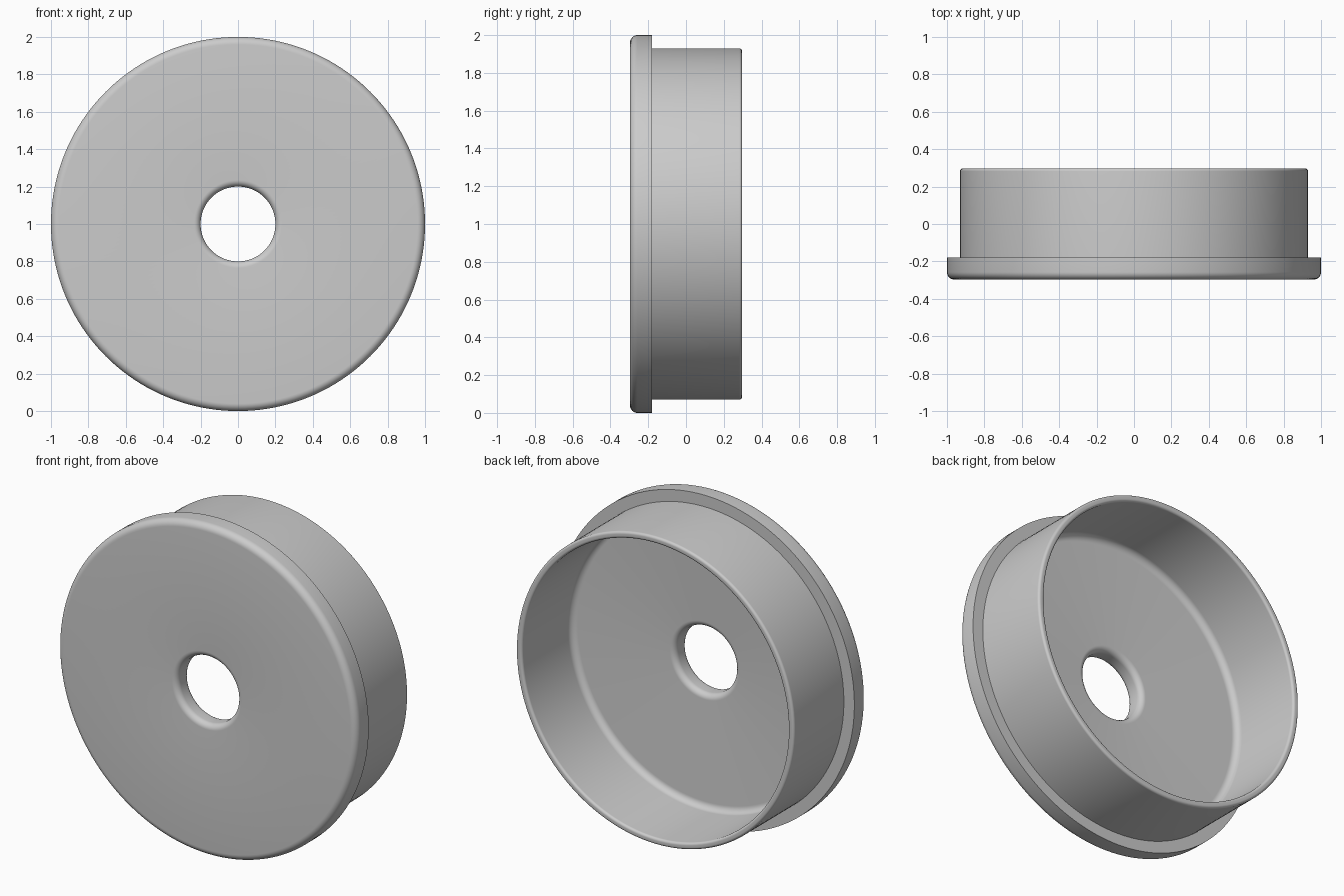
import bpy
import bmesh
from math import cos, sin, pi, radians
from mathutils import Matrix, Vector

cube = bpy.data.objects.get("Cube")
if cube:
    bpy.data.objects.remove(cube, do_unlink=True)

# Main dimensions
SEGMENTS = 160
FRONT, SHOULDER, BACK = -0.297, -0.18, 0.297
FLANGE_R, WALL_R, INNER_R, HOLE_R = 1.0, 0.93, 0.89, 0.2

material = bpy.data.materials.new("plain grey")
material.use_nodes = True
grey = (0.6, 0.6, 0.6, 1)
material.diffuse_color = grey
material.node_tree.nodes["Principled BSDF"].inputs["Base Color"].default_value = grey


def fillet(prev, corner, nxt, radius, steps=8):
    """Round a right-angled profile corner with a quarter arc."""
    if radius == 0:
        return [corner]
    a = (prev - corner).normalized() * radius
    b = (nxt - corner).normalized() * radius
    centre = corner + a + b
    return [centre - b * cos(t) - a * sin(t)
            for t in (i * pi / 2 / steps for i in range(steps + 1))]


# Closed half section: (radius, depth, corner rounding)
section = [
    (HOLE_R, FRONT, 0.035),
    (FLANGE_R, FRONT, 0.04),
    (FLANGE_R, SHOULDER, 0),
    (WALL_R, SHOULDER, 0),
    (WALL_R, BACK, 0.015),
    (INNER_R, BACK, 0.015),
    (INNER_R, SHOULDER, 0.04),
    (HOLE_R, SHOULDER, 0.035),
]
corners = [Vector((r, y, 0)) for r, y, f in section]
profile = []
for i, (r, y, f) in enumerate(section):
    profile += fillet(corners[i - 1], corners[i], corners[(i + 1) % len(corners)], f)

# Spin the section about the front-to-back axis
bm = bmesh.new()
verts = [bm.verts.new(p) for p in profile]
edges = [bm.edges.new((verts[i - 1], v)) for i, v in enumerate(verts)]
bmesh.ops.spin(bm, geom=verts + edges, cent=(0, 0, 0), axis=(0, 1, 0),
               angle=2 * pi, steps=SEGMENTS, use_merge=False)
bmesh.ops.remove_doubles(bm, verts=bm.verts, dist=0.0001)
bmesh.ops.recalc_face_normals(bm, faces=bm.faces)
bmesh.ops.transform(bm, matrix=Matrix.Translation((0, 0, FLANGE_R)), verts=bm.verts)

mesh = bpy.data.meshes.new("flanged_cap")
bm.to_mesh(mesh)
bm.free()
mesh.materials.append(material)
cap = bpy.data.objects.new("flanged_cap", mesh)
bpy.context.collection.objects.link(cap)

# Smooth curves, crisp shoulder edges
bpy.ops.object.select_all(action="DESELECT")
cap.select_set(True)
bpy.context.view_layer.objects.active = cap
bpy.ops.object.shade_smooth_by_angle(angle=radians(30))
